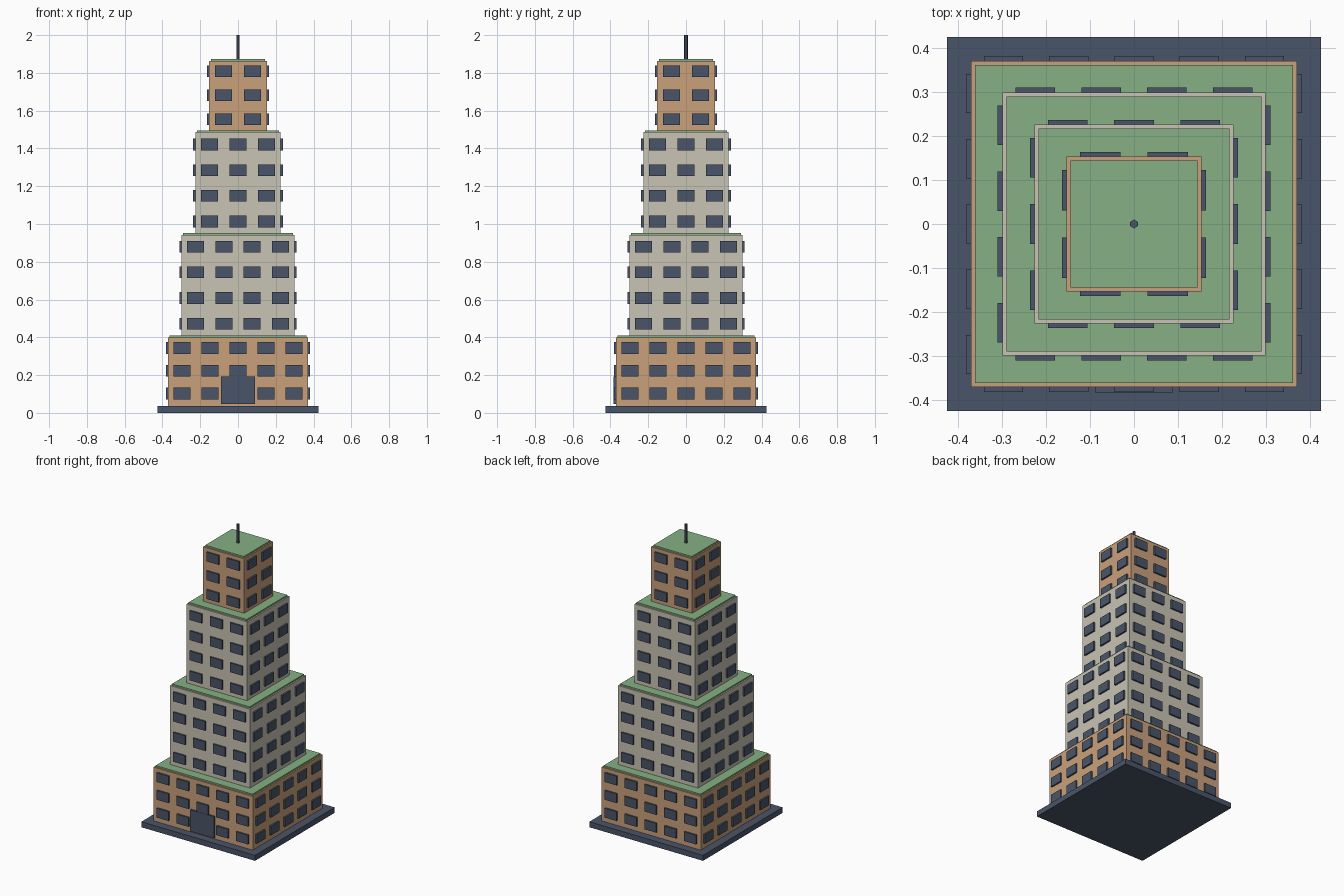
import bpy, bmesh
from math import pi
from mathutils import Matrix, Vector

cube = bpy.data.objects.get("Cube")
if cube:
    bpy.data.objects.remove(cube, do_unlink=True)


def material(name, r, g, b):
    # 8-bit display colour converted to linear
    lin = [((c / 255 + 0.055) / 1.055) ** 2.4 for c in (r, g, b)] + [1]
    m = bpy.data.materials.new(name)
    m.use_nodes = True
    m.diffuse_color = lin
    m.node_tree.nodes["Principled BSDF"].inputs["Base Color"].default_value = lin
    return m


tan = material("tan brick", 201, 161, 123)
cream = material("cream stone", 201, 195, 180)
green = material("roof green", 134, 176, 131)
slate = material("dark slate", 74, 85, 104)


def finish(name, bm, mat):
    mesh = bpy.data.meshes.new(name)
    bm.to_mesh(mesh)
    bm.free()
    mesh.materials.append(mat)
    ob = bpy.data.objects.new(name, mesh)
    bpy.context.collection.objects.link(ob)
    return ob


def add_box(bm, centre, size, turn=Matrix()):
    place = turn @ Matrix.Translation(centre) @ Matrix.Diagonal(Vector(size).to_4d())
    bmesh.ops.create_cube(bm, size=1, matrix=place)


def slab(name, half, z0, z1, mat):
    bm = bmesh.new()
    add_box(bm, (0, 0, (z0 + z1) / 2), (2 * half, 2 * half, z1 - z0))
    return finish(name, bm, mat)


PROUD = 0.011       # how far windows stand out from the wall
WINDOW_H = 0.062


def windows(name, half, columns, rows, first_z, step, door_gap=False):
    bm = bmesh.new()
    cell = 2 * half / columns
    for side in range(4):
        turn = Matrix.Rotation(side * pi / 2, 4, 'Z')
        for row in range(rows):
            for col in range(columns):
                # the door takes the place of the middle front window
                if door_gap and side == 0 and row == 0 and col == columns // 2:
                    continue
                x = -half + (col + 0.5) * cell
                add_box(bm, (x, -half, first_z + row * step),
                        (0.6 * cell, 2 * PROUD, WINDOW_H), turn)
    return finish(name, bm, slate)


# Ground plinth
slab("plinth", 0.425, 0, 0.037, slate)

# Stacked tiers: name, half width, bottom, top, wall, columns, rows, first window z, step
tiers = [
    ("lower_tier", 0.371, 0.037, 0.400, tan, 5, 3, 0.103, 0.120),
    ("second_tier", 0.299, 0.400, 0.943, cream, 4, 4, 0.472, 0.136),
    ("third_tier", 0.226, 0.943, 1.486, cream, 3, 4, 1.013, 0.136),
    ("top_tier", 0.153, 1.486, 1.864, tan, 2, 3, 1.555, 0.127),
]
for name, half, z0, z1, wall, cols, rows, first, step in tiers:
    slab(name + "_walls", half, z0, z1, wall)
    slab(name + "_roof", half - 0.009, z1 - 0.002, z1 + 0.010, green)
    windows(name + "_windows", half, cols, rows, first, step, name == "lower_tier")

# Entrance door
bm = bmesh.new()
add_box(bm, (0, -0.371, 0.119), (0.178, 0.024, 0.145))
finish("front_door", bm, slate)

# Rooftop mast
bm = bmesh.new()
bmesh.ops.create_cone(bm, cap_ends=True, segments=6, radius1=0.01, radius2=0.01,
                      depth=0.13, matrix=Matrix.Translation((0, 0, 1.935)))
finish("mast", bm, slate)
